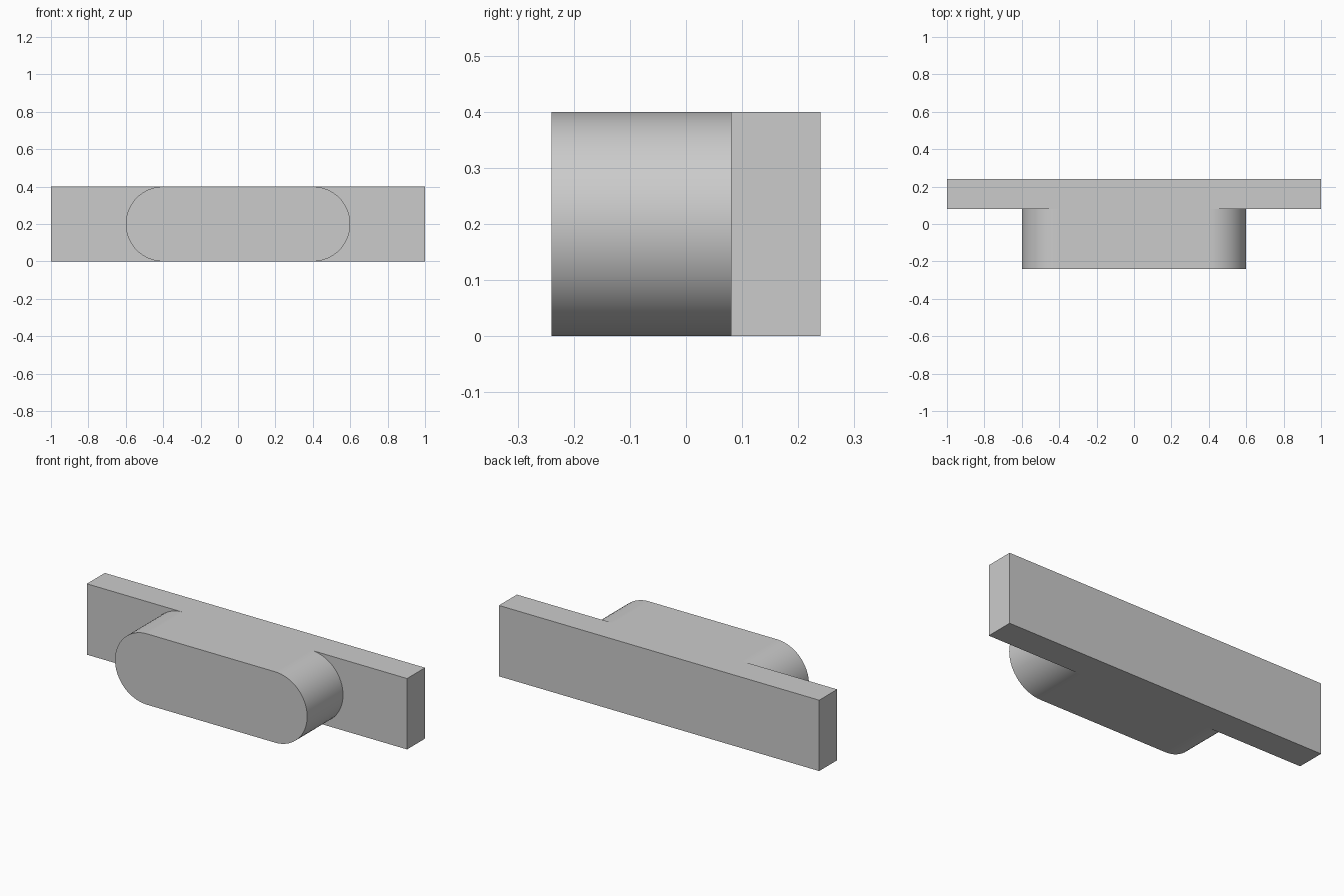
import bpy, bmesh
from math import sin, cos, pi, radians

cube = bpy.data.objects.get("Cube")
if cube:
    bpy.data.objects.remove(cube, do_unlink=True)

# Main sizes
HALF_PLATE, HEIGHT = 1.0, 0.4
FRONT, JOINT, BACK = -0.24, 0.08, 0.24
RADIUS, STRAIGHT, STEPS = 0.2, 0.4, 32

grey = bpy.data.materials.new("plain grey")
grey.use_nodes = True
colour = (0.6, 0.6, 0.6, 1)
grey.diffuse_color = colour
grey.node_tree.nodes["Principled BSDF"].inputs["Base Color"].default_value = colour

bm = bmesh.new()


def face(points):
    bm.faces.new([bm.verts.new(p) for p in points])


def arc(side):
    """Rounded end from top to bottom, as (x, z) pairs."""
    angles = [pi / 2 - pi * i / STEPS for i in range(STEPS + 1)]
    return [(side * (STRAIGHT + RADIUS * cos(a)), RADIUS + RADIUS * sin(a)) for a in angles]


# Rounded front pad
outline = arc(1) + arc(-1)[::-1]
face([(x, FRONT, z) for x, z in outline])

for side in (-1, 1):
    end = arc(side)
    x = side * HALF_PLATE
    # Curved wall of the pad
    for (xa, za), (xb, zb) in zip(end, end[1:]):
        face([(xa, FRONT, za), (xb, FRONT, zb), (xb, JOINT, zb), (xa, JOINT, za)])
    # Plate front around the pad, and plate end
    face([(px, JOINT, pz) for px, pz in end] + [(x, JOINT, 0), (x, JOINT, HEIGHT)])
    face([(x, y, z) for y, z in ((JOINT, 0), (BACK, 0), (BACK, HEIGHT), (JOINT, HEIGHT))])

# Flush top and bottom running across the plate and pad
for z in (0, HEIGHT):
    right = [(STRAIGHT, FRONT), (STRAIGHT, JOINT), (HALF_PLATE, JOINT), (HALF_PLATE, BACK)]
    left = [(-x, y) for x, y in reversed(right)]
    face([(x, y, z) for x, y in right + left])

# Plate back
face([(x, BACK, z) for x, z in ((-HALF_PLATE, 0), (HALF_PLATE, 0),
                                (HALF_PLATE, HEIGHT), (-HALF_PLATE, HEIGHT))])

bmesh.ops.remove_doubles(bm, verts=bm.verts, dist=0.0001)
bmesh.ops.recalc_face_normals(bm, faces=bm.faces)
mesh = bpy.data.meshes.new("plate_with_rounded_pad")
bm.to_mesh(mesh)
bm.free()
mesh.materials.append(grey)
body = bpy.data.objects.new("plate_with_rounded_pad", mesh)
bpy.context.collection.objects.link(body)

# Smooth rounded ends, crisp edges elsewhere
bpy.ops.object.select_all(action="DESELECT")
body.select_set(True)
bpy.context.view_layer.objects.active = body
bpy.ops.object.shade_smooth_by_angle(angle=radians(30))
weighted = body.modifiers.new("flat face normals", "WEIGHTED_NORMAL")
weighted.keep_sharp = True
